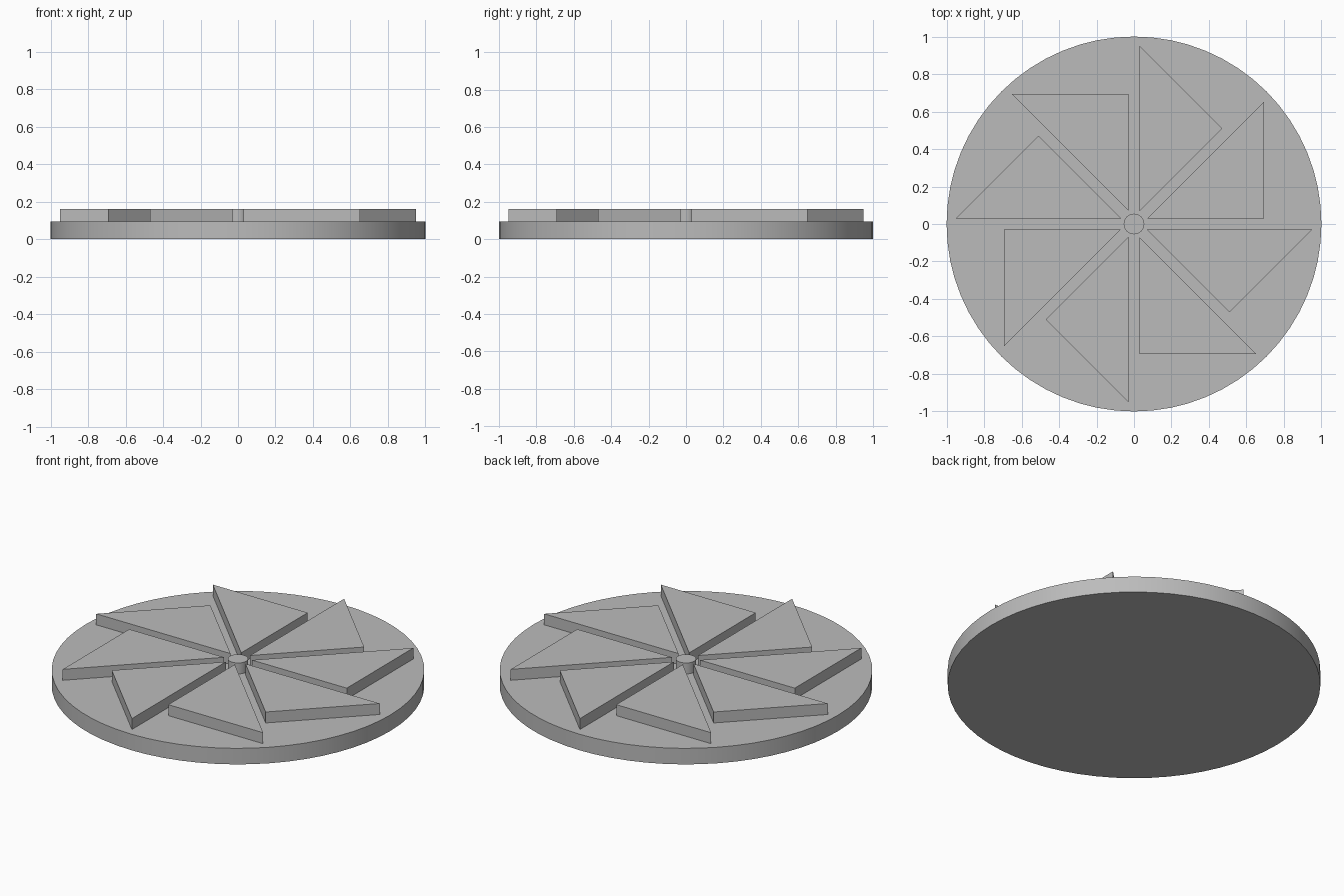
import bpy
import bmesh
import math
from mathutils import Matrix, Vector

BASE_TOP = 0.095
BLADE_TOP = 0.16
BLADES = 8

cube = bpy.data.objects.get("Cube")
if cube:
    bpy.data.objects.remove(cube, do_unlink=True)

# Single plain grey
grey = bpy.data.materials.new("plain_grey")
grey.use_nodes = True
colour = (0.5, 0.5, 0.5, 1)
grey.diffuse_color = colour
grey.node_tree.nodes["Principled BSDF"].inputs["Base Color"].default_value = colour


def prism(name, outline, bottom, top, smooth=False):
    """Extrude a flat counter-clockwise outline between two heights."""
    bm = bmesh.new()
    face = bm.faces.new([bm.verts.new((p.x, p.y, bottom)) for p in outline])
    raised = bmesh.ops.extrude_face_region(bm, geom=[face], use_keep_orig=True)
    verts = [v for v in raised["geom"] if isinstance(v, bmesh.types.BMVert)]
    bmesh.ops.translate(bm, verts=verts, vec=(0, 0, top - bottom))
    bmesh.ops.recalc_face_normals(bm, faces=bm.faces)
    mesh = bpy.data.meshes.new(name)
    bm.to_mesh(mesh)
    bm.free()
    mesh.materials.append(grey)
    obj = bpy.data.objects.new(name, mesh)
    bpy.context.collection.objects.link(obj)
    if smooth:
        bpy.ops.object.select_all(action="DESELECT")
        obj.select_set(True)
        bpy.context.view_layer.objects.active = obj
        bpy.ops.object.shade_smooth_by_angle(angle=math.radians(30))
    return obj


def circle(radius, sides):
    return [Vector((radius * math.cos(math.tau * i / sides),
                    radius * math.sin(math.tau * i / sides))) for i in range(sides)]


# Round base and central hub
prism("base_disc", circle(1, 64), 0, BASE_TOP, smooth=True)
prism("hub", circle(0.055, 32), BASE_TOP, BLADE_TOP, smooth=True)

# Ring of right-angled triangular blades
triangle = [Vector((0.03, 0.07)), Vector((0.47, 0.51)), Vector((0.03, 0.95))]
for i in range(BLADES):
    turn = Matrix.Rotation(-math.tau * i / BLADES, 2)
    prism(f"blade_{i + 1}", [turn @ p for p in triangle], BASE_TOP, BLADE_TOP)
